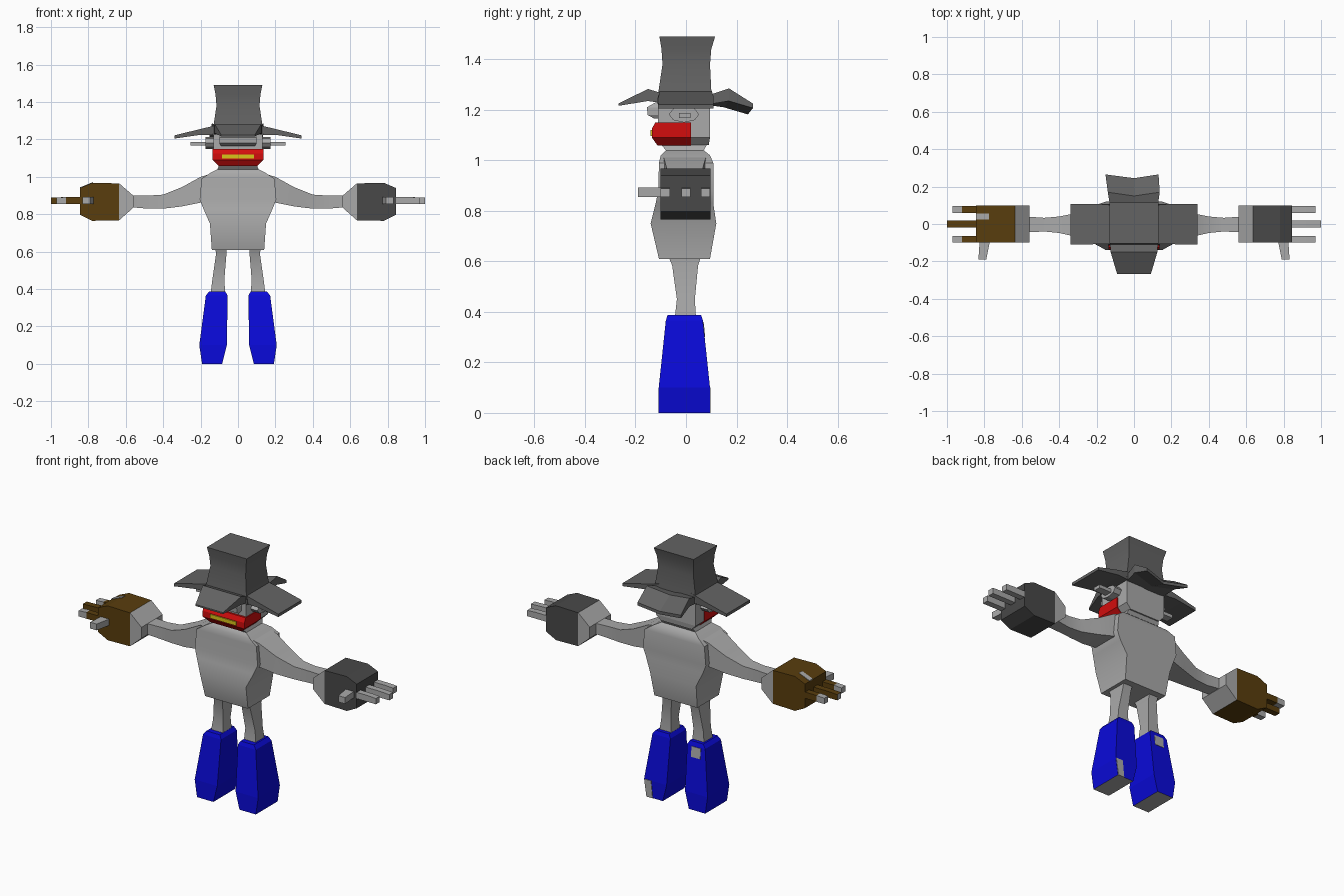
import bpy, bmesh, math
from mathutils import Vector


def material(name, rgb):
    m = bpy.data.materials.new(name)
    m.diffuse_color = (*rgb, 1)
    return m


GREY = material("light grey", (0.40, 0.40, 0.40))
HAT = material("hat grey", (0.125, 0.125, 0.125))
DARK = material("dark glove grey", (0.065, 0.065, 0.065))
BROWN = material("brown glove", (0.10, 0.047, 0.004))
BLUE = material("boot blue", (0.003, 0.003, 0.70))
RED = material("mouth red", (0.65, 0.004, 0.004))
YELLOW = material("teeth yellow", (0.70, 0.55, 0.01))


def loft(name, axis, sections, mats, bands=None, smooth=0):
    """Box-section loft; each section is (t, a0, a1, b0, b1) along the axis.
    bands gives a material slot per section span, then start cap and end cap."""
    def place(t, a, b):
        return {"x": (t, a, b), "y": (a, t, b), "z": (a, b, t)}[axis]
    bm = bmesh.new()
    rings = [[bm.verts.new(place(t, a, b))
              for a, b in ((a0, b0), (a1, b0), (a1, b1), (a0, b1))]
             for t, a0, a1, b0, b1 in sections]
    n = len(rings) - 1
    bands = bands or [0] * (n + 2)
    for k in range(n):
        for i in range(4):
            j = (i + 1) % 4
            f = bm.faces.new((rings[k][i], rings[k][j], rings[k + 1][j], rings[k + 1][i]))
            f.material_index = bands[k]
    bm.faces.new(rings[0]).material_index = bands[n]
    bm.faces.new(rings[-1]).material_index = bands[n + 1]
    bmesh.ops.recalc_face_normals(bm, faces=bm.faces)
    me = bpy.data.meshes.new(name)
    bm.to_mesh(me)
    bm.free()
    for m in mats:
        me.materials.append(m)
    ob = bpy.data.objects.new(name, me)
    bpy.context.collection.objects.link(ob)
    if smooth:
        bpy.ops.object.select_all(action='DESELECT')
        ob.select_set(True)
        bpy.context.view_layer.objects.active = ob
        bpy.ops.object.shade_smooth_by_angle(angle=math.radians(smooth))
    return ob


def box(name, x0, x1, y0, y1, z0, z1, mat):
    return loft(name, "z", [(z0, x0, x1, y0, y1), (z1, x0, x1, y0, y1)], [mat])


def sided(s, sections):
    """Mirror x-axis sections to the given side."""
    return [(s * t, *rest) for t, *rest in sections]


# Torso and neck
loft("torso", "z", [
    (0.61, -0.14, 0.14, -0.107, 0.095), (0.75, -0.15, 0.15, -0.14, 0.12),
    (0.83, -0.185, 0.185, -0.12, 0.108), (0.88, -0.205, 0.205, -0.11, 0.108),
    (0.99, -0.195, 0.195, -0.107, 0.108), (1.02, -0.15, 0.15, -0.10, 0.095),
    (1.04, -0.11, 0.11, -0.08, 0.07), (1.065, -0.10, 0.10, -0.10, 0.085)],
    [GREY], smooth=35)

# Head, brow and mouth
loft("head", "z", [(1.06, -0.10, 0.10, -0.105, 0.09), (1.09, -0.13, 0.13, -0.11, 0.095),
                   (1.25, -0.13, 0.13, -0.11, 0.095)], [GREY])
loft("brow", "z", [(1.165, -0.09, 0.09, -0.125, -0.10), (1.18, -0.10, 0.10, -0.152, -0.10),
                   (1.21, -0.10, 0.10, -0.155, -0.10), (1.23, -0.09, 0.09, -0.12, -0.10)], [GREY])
loft("mouth", "z", [(1.058, -0.102, 0.102, -0.112, 0.02), (1.09, -0.136, 0.136, -0.135, 0.02),
                    (1.125, -0.136, 0.136, -0.135, 0.02), (1.15, -0.136, 0.136, -0.122, 0.02)], [RED])
box("teeth", -0.085, 0.085, -0.141, -0.133, 1.097, 1.12, YELLOW)

# Hat crown
loft("hat_crown", "z", [
    (1.225, -0.14, 0.14, -0.115, 0.105), (1.28, -0.13, 0.13, -0.108, 0.10),
    (1.38, -0.115, 0.115, -0.093, 0.095), (1.44, -0.12, 0.12, -0.097, 0.10),
    (1.49, -0.13, 0.13, -0.105, 0.115)], [HAT], smooth=35)

# Hat brim: four drooping flaps
loft("brim_front", "y", [
    (-0.08, -0.13, 0.13, 1.225, 1.26), (-0.15, -0.125, 0.125, 1.235, 1.283),
    (-0.268, -0.09, 0.09, 1.216, 1.225)], [HAT], smooth=35)
for name, x0, x1 in (("left", -0.125, 0.0), ("right", 0.0, 0.125)):
    # Back flap in two halves, pinched down along its central crease
    ob = loft("brim_back_" + name, "y", [
        (0.08, x0, x1, 1.22, 1.255), (0.17, x0 * 1.12, x1 * 1.1, 1.235, 1.285),
        (0.265, x0 * 1.22, x1 * 1.05, 1.207, 1.225)], [HAT])
    for v in ob.data.vertices:
        if abs(v.co.x) < 0.001 and v.co.y > 0.1:
            v.co.z -= 0.025
            v.co.y -= 0.02
for s, side in ((-1, "left"), (1, "right")):
    loft("brim_" + side, "x", sided(s, [
        (0.10, -0.105, 0.10, 1.225, 1.28), (0.20, -0.108, 0.108, 1.225, 1.256),
        (0.34, -0.11, 0.108, 1.205, 1.222)]), [HAT], smooth=35)

    # Ear bolt: eight-sided base with a thin rod
    bpy.ops.mesh.primitive_cylinder_add(vertices=8, radius=1, depth=0.05,
                                        location=(s * 0.15, -0.008, 1.182),
                                        rotation=(0, math.pi / 2, 0))
    ear = bpy.context.object
    ear.name = "ear_base_" + side
    ear.scale = (0.032, 0.06, 1)
    ear.data.materials.append(GREY)
    box("ear_rod_" + side, *sorted((s * 0.16, s * 0.255)), -0.028, 0.018, 1.167, 1.187, GREY)

    # Arm
    loft("arm_" + side, "x", sided(s, [
        (0.15, -0.09, 0.08, 0.85, 1.015), (0.20, -0.085, 0.075, 0.862, 1.00),
        (0.30, -0.07, 0.06, 0.842, 0.945), (0.40, -0.048, 0.04, 0.83, 0.905),
        (0.48, -0.04, 0.033, 0.83, 0.90), (0.58, -0.045, 0.04, 0.838, 0.90)]), [GREY], smooth=35)

    # Glove with grey cuff
    glove = BROWN if s < 0 else DARK
    loft("hand_" + side, "x", sided(s, [
        (0.56, -0.10, 0.098, 0.835, 0.90), (0.635, -0.10, 0.098, 0.768, 0.965),
        (0.78, -0.10, 0.098, 0.765, 0.968), (0.845, -0.10, 0.098, 0.798, 0.94)]),
        [GREY, glove], [0, 1, 1, 0, 1])

    # Fingers and thumb, partly coloured on the brown hand
    for i, (y, tip) in enumerate(((-0.082, 0.97), (0.0, 1.0), (0.078, 0.97))):
        w = 0.018
        loft(f"finger_{side}_{i}", "x", sided(s, [
            (0.83, y - w, y + w, 0.855, 0.892), (0.92, y - w, y + w, 0.855, 0.892),
            (tip, y - w, y + w, 0.855, 0.889)]),
            [GREY, glove], [1, int(i == 1), 0, 0] if s < 0 else [0, 0, 0, 0])
    loft("thumb_" + side, "y", [(-0.09, *sorted((s * 0.77, s * 0.825)), 0.855, 0.892),
                                (-0.19, *sorted((s * 0.79, s * 0.832)), 0.855, 0.892)], [GREY])

    # Leg
    def span(a, b):
        return sorted((s * a, s * b))
    loft("leg_" + side, "z", [
        (0.37, *span(0.068, 0.147), -0.045, 0.04), (0.45, *span(0.073, 0.137), -0.036, 0.035),
        (0.585, *span(0.062, 0.118), -0.055, 0.048), (0.62, *span(0.06, 0.12), -0.07, 0.06)],
        [GREY], smooth=35)

    # Boot with grey sole
    loft("boot_" + side, "z", [
        (0.0, *span(0.085, 0.192), -0.108, 0.095), (0.10, *span(0.06, 0.207), -0.108, 0.095),
        (0.365, *span(0.055, 0.172), -0.08, 0.067), (0.387, *span(0.068, 0.155), -0.073, 0.06)],
        [BLUE, GREY], [0, 0, 0, 1, 0])

# Bare grey patches on glove and boots
box("glove_patch", -0.845, -0.775, 0.025, 0.055, 0.94, 0.968, GREY)
for v in bpy.data.objects["glove_patch"].data.vertices:
    v.co.z = 0.972 if v.co.x > -0.8 else 0.944
    v.co.z -= 0.004 if v.index < 4 else 0
loft("boot_patch_high", "z", [(0.30, -0.145, -0.085, 0.07, 0.076),
                              (0.36, -0.145, -0.085, 0.064, 0.070)], [GREY])
loft("boot_patch_low", "z", [(0.0, 0.15, 0.19, 0.09, 0.098),
                             (0.10, 0.16, 0.205, 0.09, 0.098)], [GREY])
